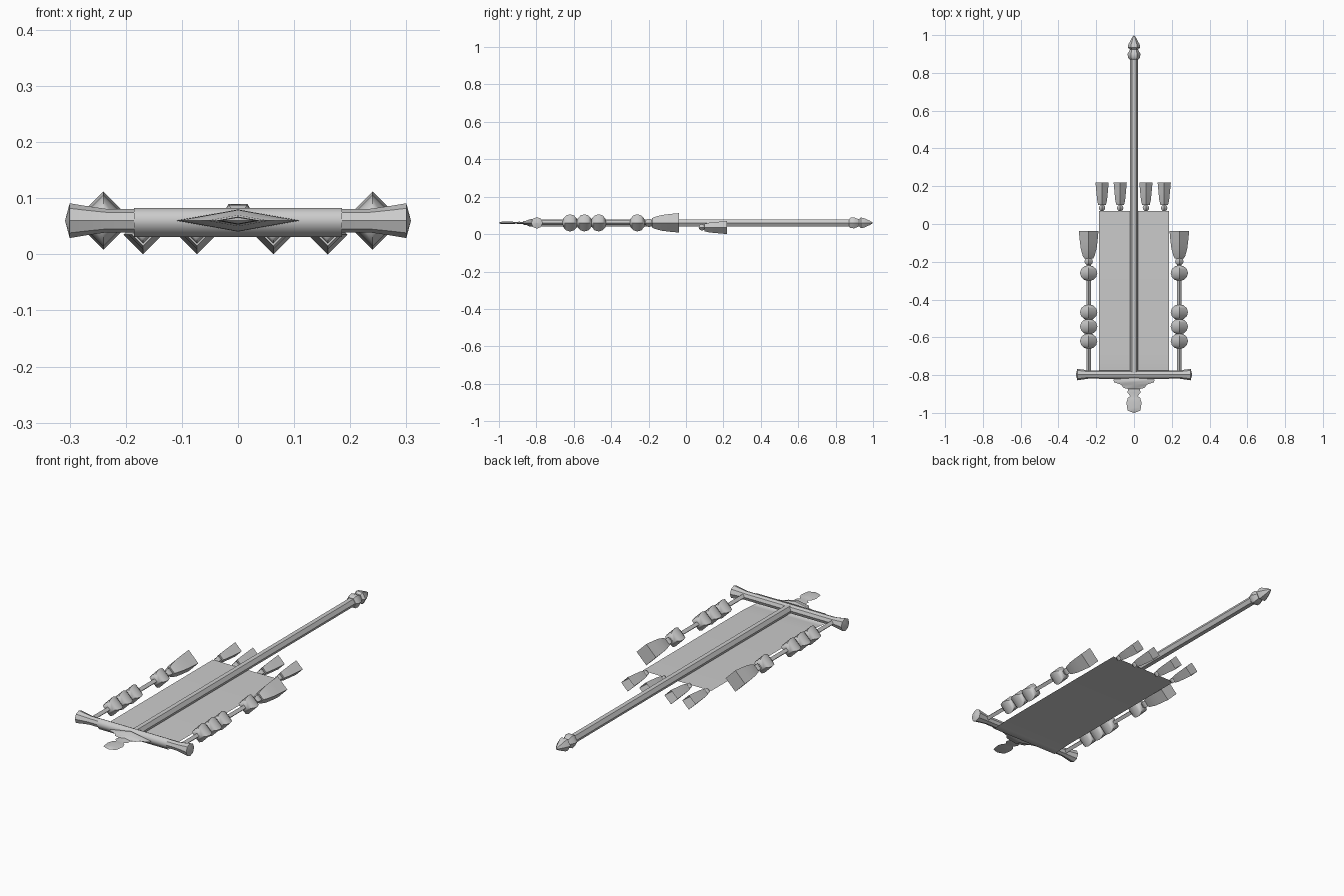
import bpy, bmesh, math

if "Cube" in bpy.data.objects:
    bpy.data.objects.remove(bpy.data.objects["Cube"])

Z = 0.06  # height of the pole and bar axis


def finish(name, bm, angle=40):
    bmesh.ops.recalc_face_normals(bm, faces=bm.faces)
    me = bpy.data.meshes.new(name)
    bm.to_mesh(me)
    bm.free()
    ob = bpy.data.objects.new(name, me)
    bpy.context.collection.objects.link(ob)
    bpy.ops.object.select_all(action='DESELECT')
    ob.select_set(True)
    bpy.context.view_layer.objects.active = ob
    bpy.ops.object.shade_smooth_by_angle(angle=math.radians(angle))
    return ob


def turn(name, profile, sides, x=0, z=Z, axis='Y', flat=1.0, turn_by=0.0, cap_end=True):
    """Turned part: profile holds (position along axis, radius)."""
    bm = bmesh.new()
    rings = []
    for t, r in profile:
        ring = []
        for i in range(sides):
            a = 2 * math.pi * i / sides + turn_by
            u, v = r * math.cos(a), r * math.sin(a) * flat
            co = (x + u, t, z + v) if axis == 'Y' else (t, BAR_Y + u, z + v)
            ring.append(bm.verts.new(co))
        rings.append(ring)
    for a, b in zip(rings, rings[1:]):
        for i in range(sides):
            j = (i + 1) % sides
            bm.faces.new((a[i], a[j], b[j], b[i]))
    bm.faces.new(rings[0])
    if cap_end:
        bm.faces.new(rings[-1])
    bmesh.ops.remove_doubles(bm, verts=bm.verts, dist=0.0003)
    return finish(name, bm)


def bead_profile(y, r, half=None, steps=6):
    half = half or r
    return [(y - half * math.cos(math.pi * k / steps),
             max(r * math.sin(math.pi * k / steps), 0.0005)) for k in range(steps + 1)]


BAR_Y = -0.797

# Pole and spear-shaped finial
turn("pole", [(-0.79, 0.021), (0.88, 0.021)], 6)
turn("pole_finial", [(0.872, 0.024), (0.88, 0.032), (0.9, 0.034), (0.915, 0.026), (0.925, 0.022),
                     (0.935, 0.033), (0.95, 0.03), (0.985, 0.012), (1.0, 0.0005)], 6)

# Crossbar with flared ends
half = [(0.308, 0.001), (0.3, 0.031), (0.27, 0.026), (0.235, 0.021), (0.18, 0.021)]
turn("crossbar", [(-t, r) for t, r in half] + half[::-1], 8, axis='X')

# Flattened ornament on the end of the banner
turn("top_ornament", [(-0.812, 0.07), (-0.824, 0.11), (-0.838, 0.105), (-0.85, 0.068), (-0.868, 0.055),
                      (-0.873, 0.03), (-0.893, 0.035), (-0.91, 0.02), (-0.922, 0.033), (-0.945, 0.04),
                      (-0.97, 0.037), (-0.988, 0.033), (-0.995, 0.015), (-1.0, 0.0005)], 4, flat=0.18)

# Cloth sheet wrapped over the front of the bar
bm = bmesh.new()
path = [(BAR_Y + 0.023 * math.cos(a), Z + 0.0225 * math.sin(a))
        for a in [math.radians(d) for d in range(90, 226, 27)]]
path += [(-0.80, 0.031), (-0.77, 0.034), (-0.7, 0.038), (0.07, 0.038)]
rows = [[bm.verts.new((x, y, z)) for x in (-0.185, 0.185)] for y, z in path]
for a, b in zip(rows, rows[1:]):
    bm.faces.new((a[0], a[1], b[1], b[0]))
finish("cloth", bm, 60)

# Small tassels along the hem
for n, x in enumerate((-0.169, -0.073, 0.063, 0.16)):
    turn(f"hem_bead_{n}", bead_profile(0.085, 0.017), 4, x=x, z=0.036)
    turn(f"hem_tassel_{n}", [(0.1, 0.02), (0.125, 0.026), (0.165, 0.03), (0.22, 0.035)],
         4, x=x, z=0.035, cap_end=False)

# Beaded cords with large tassels on both sides
for side, x in (("left", -0.24), ("right", 0.24)):
    turn(f"{side}_cord", [(-0.79, 0.012), (-0.18, 0.012)], 4, x=x)
    for n, y in enumerate((-0.62, -0.543, -0.467, -0.26)):
        turn(f"{side}_bead_{n}", bead_profile(y, 0.046, 0.042), 4, x=x)
    turn(f"{side}_small_bead", bead_profile(-0.198, 0.022), 4, x=x)
    turn(f"{side}_tassel", [(-0.182, 0.024), (-0.17, 0.031), (-0.13, 0.042), (-0.09, 0.047), (-0.037, 0.052)],
         4, x=x)
